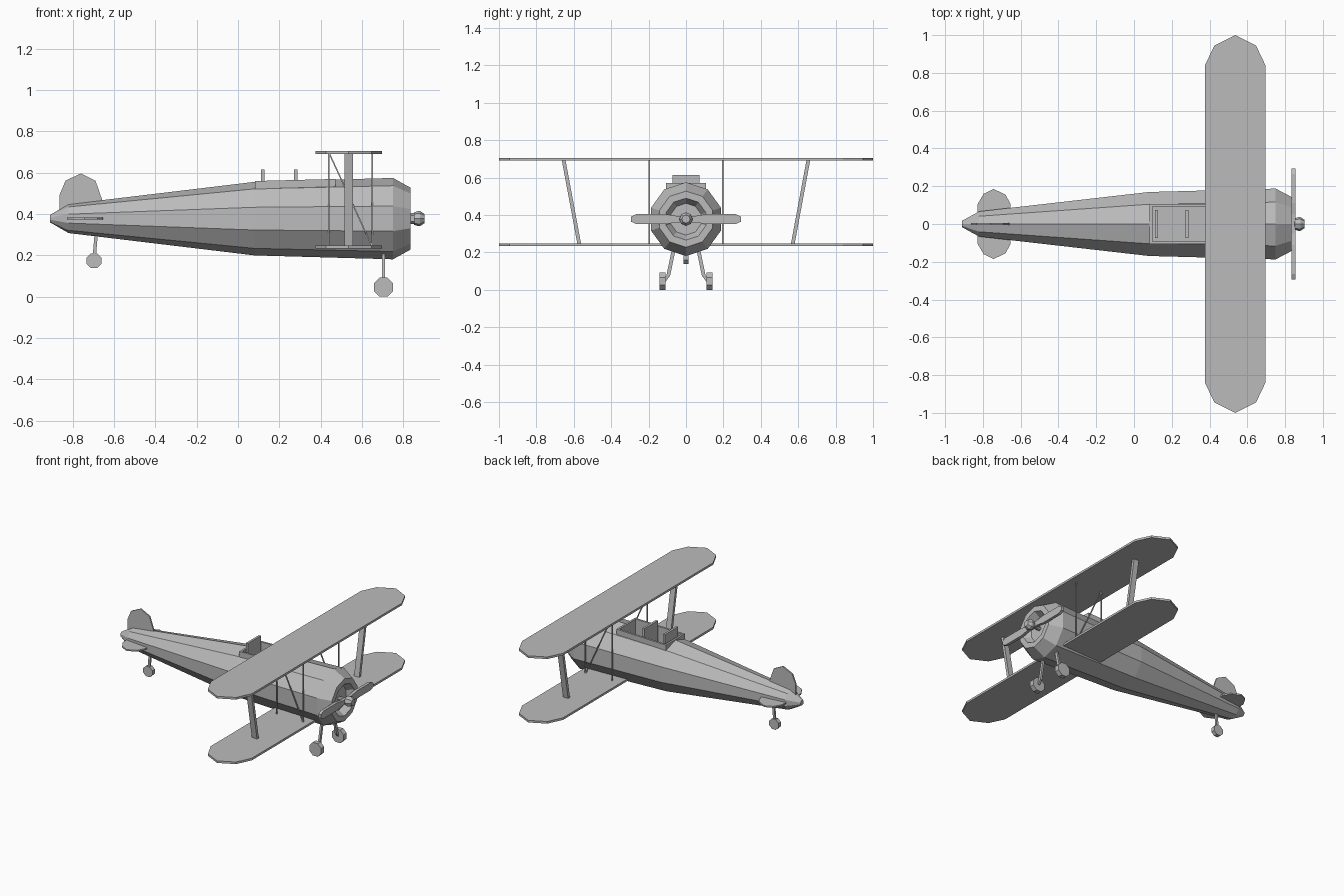
import bpy, bmesh, math
from mathutils import Vector

cube = bpy.data.objects.get("Cube")
if cube:
    bpy.data.objects.remove(cube, do_unlink=True)

grey = bpy.data.materials.new("plain_grey")
grey.use_nodes = True
colour = (0.5, 0.5, 0.5, 1)
grey.diffuse_color = colour
grey.node_tree.nodes["Principled BSDF"].inputs["Base Color"].default_value = colour

AXIS = 0.378  # height of the fuselage centre line


def make(name, bm):
    bmesh.ops.recalc_face_normals(bm, faces=bm.faces)
    mesh = bpy.data.meshes.new(name)
    bm.to_mesh(mesh)
    bm.free()
    mesh.materials.append(grey)
    obj = bpy.data.objects.new(name, mesh)
    bpy.context.collection.objects.link(obj)
    return obj


def lathe(name, profile, sides):
    """Spin (x, radius) points around the fuselage axis."""
    bm = bmesh.new()
    rings = [[bm.verts.new((x, r * math.sin(2 * math.pi * k / sides),
                            AXIS + r * math.cos(2 * math.pi * k / sides)))
              for k in range(sides)] for x, r in profile]
    for a, b in zip(rings, rings[1:]):
        for k in range(sides):
            n = (k + 1) % sides
            bm.faces.new((a[k], a[n], b[n], b[k]))
    bm.faces.new(rings[0])
    bm.faces.new(rings[-1])
    return make(name, bm)


def plate(name, points, offset):
    """Extrude a flat outline by a vector, centred on the outline."""
    off = Vector(offset)
    bm = bmesh.new()
    face = bm.faces.new([bm.verts.new(Vector(p) - off / 2) for p in points])
    new = bmesh.ops.extrude_face_region(bm, geom=[face])["geom"]
    bmesh.ops.translate(bm, vec=off, verts=[v for v in new if isinstance(v, bmesh.types.BMVert)])
    return make(name, bm)


def beam(name, a, b, sx, sy):
    """Straight bar between two points, with a level rectangular section."""
    bm = bmesh.new()
    bmesh.ops.create_cube(bm, size=1)
    for v in bm.verts:
        end = Vector(b if v.co.z > 0 else a)
        v.co = end + Vector((v.co.x * sx, v.co.y * sy, 0))
    return make(name, bm)


def box(name, x0, x1, y0, y1, z0, z1):
    return beam(name, ((x0 + x1) / 2, (y0 + y1) / 2, z0),
                ((x0 + x1) / 2, (y0 + y1) / 2, z1), x1 - x0, y1 - y0)


def wheel(name, x, y, z, r, width):
    pts = [(x + r * math.cos(math.pi * (k + 0.5) / 4), y,
            z + r * math.sin(math.pi * (k + 0.5) / 4)) for k in range(8)]
    return plate(name, pts, (0, width, 0))


# Ten-sided fuselage with a recessed cowling mouth
fuselage = lathe("fuselage", [(-0.91, 0.018), (-0.82, 0.07), (0.08, 0.178), (0.75, 0.197),
                              (0.835, 0.15), (0.835, 0.112), (0.79, 0.085)], 10)

# Cockpit opening
cutter = box("cockpit_cutter", 0.095, 0.46, -0.092, 0.092, 0.42, 0.7)
cutter.hide_render = True
mod = fuselage.modifiers.new("cockpit", "BOOLEAN")
mod.operation = "DIFFERENCE"
mod.solver = "EXACT"
mod.object = cutter
bpy.context.view_layer.objects.active = fuselage
bpy.ops.object.modifier_apply(modifier="cockpit")
bpy.data.objects.remove(cutter, do_unlink=True)

# Cockpit rim and seat backs
for s, side in ((1, "left"), (-1, "right")):
    plate("cockpit_rim_" + side, [(0.083, s * 0.099, 0.48), (0.472, s * 0.099, 0.48),
                                  (0.472, s * 0.099, 0.57), (0.083, s * 0.099, 0.56)],
          (0, 0.014, 0))
box("cockpit_rim_back", 0.083, 0.097, -0.106, 0.106, 0.48, 0.56)
box("cockpit_rim_front", 0.458, 0.472, -0.106, 0.106, 0.48, 0.57)
for x, name in ((0.12, "rear_seat_back"), (0.28, "front_seat_back")):
    box(name, x - 0.008, x + 0.008, -0.073, 0.073, 0.41, 0.615)

# Wings
half = [(0.375, 0.84), (0.426, 0.945), (0.536, 1.0), (0.646, 0.945), (0.696, 0.84)]
outline = half + [(x, -y) for x, y in reversed(half)]
for z, name in ((0.698, "upper_wing"), (0.241, "lower_wing")):
    plate(name, [(x, y, z) for x, y in outline], (0, 0, 0.015))

# Wing struts, bracing wires and main landing gear
for s, side in ((1, "left"), (-1, "right")):
    beam("wing_strut_" + side, (0.536, s * 0.57, 0.241), (0.536, s * 0.655, 0.698), 0.04, 0.02)
    y = s * 0.197
    for n, (xa, xb) in enumerate(((0.44, 0.44), (0.65, 0.65), (0.65, 0.44)), 1):
        beam(f"wire_{side}_{n}", (xa, y, 0.241), (xb, y, 0.698), 0.007, 0.007)
    beam("gear_leg_" + side, (0.705, s * 0.096, 0.07), (0.705, s * 0.066, 0.215), 0.014, 0.02)
    beam("gear_axle_" + side, (0.705, s * 0.118, 0.045), (0.705, s * 0.096, 0.075), 0.014, 0.02)
    wheel("main_wheel_" + side, 0.705, s * 0.126, 0.0462, 0.05, 0.034)

# Tail wheel
beam("tail_wheel_leg", (-0.697, 0, 0.18), (-0.685, 0, 0.32), 0.016, 0.014)
wheel("tail_wheel", -0.697, 0, 0.174, 0.039, 0.028)

# Tail surfaces
plate("tail_fin", [(-0.863, 0, 0.38), (-0.863, 0, 0.495), (-0.835, 0, 0.562), (-0.76, 0, 0.597),
                   (-0.69, 0, 0.562), (-0.658, 0, 0.47), (-0.658, 0, 0.38)], (0, 0.01, 0))
tail = [(-0.828, 0.105), (-0.796, 0.16), (-0.743, 0.185), (-0.68, 0.155), (-0.653, 0.105)]
plate("tailplane", [(x, y, AXIS) for x, y in tail + [(x, -y) for x, y in reversed(tail)]],
      (0, 0, 0.01))

# Propeller with hub
blade = [(0.0, 0.015), (0.05, 0.017), (0.11, 0.027), (0.265, 0.027), (0.293, 0.014)]
quarter = blade[1:]
loop = quarter + [(y, -z) for y, z in reversed(quarter)]
loop += [(-y, -z) for y, z in quarter] + [(-y, z) for y, z in reversed(quarter)]
plate("propeller", [(0.845, y, AXIS + z) for y, z in loop], (0.02, 0, 0))
lathe("propeller_hub", [(0.78, 0.014), (0.85, 0.014), (0.852, 0.03), (0.87, 0.036),
                        (0.882, 0.036), (0.903, 0.022)], 8)
